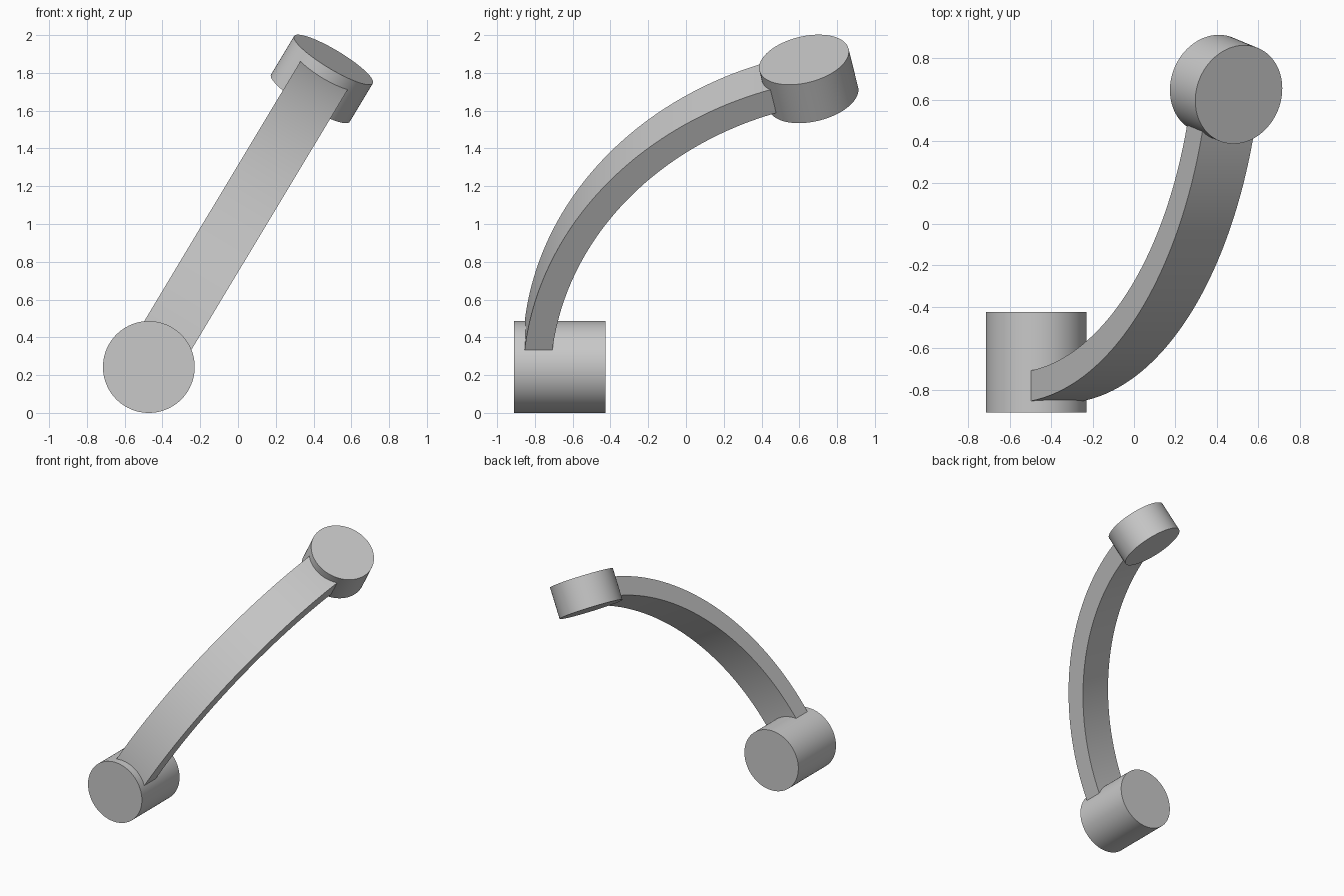
import bpy
import bmesh
from math import radians, sin, cos
from mathutils import Matrix

if "Cube" in bpy.data.objects:
    bpy.data.objects.remove(bpy.data.objects["Cube"], do_unlink=True)

grey = bpy.data.materials.new("light grey")
grey.use_nodes = True
colour = (0.58, 0.58, 0.58, 1)
grey.diffuse_color = colour
grey.node_tree.nodes["Principled BSDF"].inputs["Base Color"].default_value = colour

RADIUS = 0.243        # both drums
ARC_Y = 1.028         # centre of the arm's arc, level with the base axis
ARC_RADIUS = 1.819    # to the middle of the arm
SWEEP = radians(78)
# Leaning frame: origin on the base axis, local z runs up along the arm
FRAME = Matrix.Translation((-0.472, 0, RADIUS)) @ Matrix.Rotation(radians(31), 4, 'Y')


def arc_point(radius, angle):
    return ARC_Y - radius * cos(angle), radius * sin(angle)


def finish(name, bm):
    bmesh.ops.recalc_face_normals(bm, faces=bm.faces[:])
    mesh = bpy.data.meshes.new(name)
    bm.to_mesh(mesh)
    bm.free()
    mesh.materials.append(grey)
    obj = bpy.data.objects.new(name, mesh)
    bpy.context.collection.objects.link(obj)
    obj.matrix_world = FRAME
    bpy.ops.object.select_all(action='DESELECT')
    obj.select_set(True)
    bpy.context.view_layer.objects.active = obj
    bpy.ops.object.shade_smooth_by_angle(angle=radians(30))


def drum(name, centre, tilt, length):
    bm = bmesh.new()
    place = Matrix.Translation(centre) @ Matrix.Rotation(tilt, 4, 'X')
    bmesh.ops.create_cone(bm, cap_ends=True, segments=96, radius1=RADIUS,
                          radius2=RADIUS, depth=length, matrix=place)
    finish(name, bm)


def curved_arm(name, half_width, half_thick, steps):
    # Rectangular section swept from the base axis to the end drum's centre
    bm = bmesh.new()
    outer, inner = ARC_RADIUS + half_thick, ARC_RADIUS - half_thick
    section = [(-half_width, outer), (half_width, outer),
               (half_width, inner), (-half_width, inner)]
    rings = [[bm.verts.new((x, *arc_point(r, SWEEP * i / steps))) for x, r in section]
             for i in range(steps + 1)]
    for lower, upper in zip(rings, rings[1:]):
        for k in range(4):
            n = (k + 1) % 4
            bm.faces.new((lower[k], lower[n], upper[n], upper[k]))
    bm.faces.new(rings[0])
    bm.faces.new(rings[-1])
    finish(name, bm)


# Base drum lying front to back, arm, and end drum square to the arm's end
drum("base_drum", (0, -0.668, 0), radians(90), 0.485)
curved_arm("curved_arm", 0.146, 0.073, 64)
drum("end_drum", (0, *arc_point(ARC_RADIUS, SWEEP)), radians(90) - SWEEP, 0.243)
